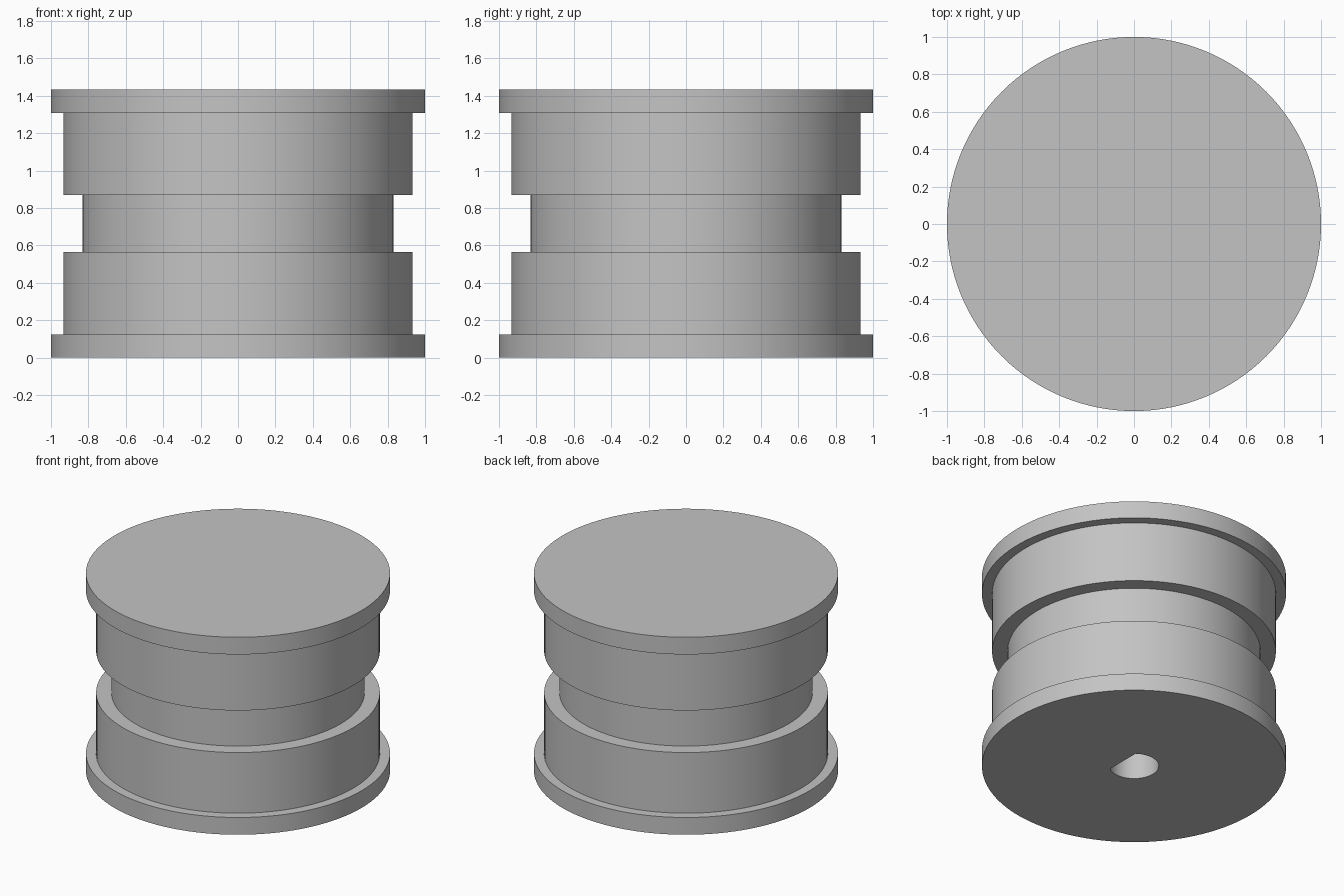
import bpy
import bmesh
from math import cos, sin, pi, radians

cube = bpy.data.objects.get("Cube")
if cube:
    bpy.data.objects.remove(cube, do_unlink=True)

SEGMENTS = 128
STEP = 2 * pi / SEGMENTS
BORE_RADIUS = 0.163
BORE_DEPTH = 0.75
BORE_FLAT = BORE_RADIUS * cos(19 * STEP)  # distance from axis to the flat

# One plain grey material
grey = bpy.data.materials.new("plain_grey")
grey.use_nodes = True
colour = (0.55, 0.55, 0.55, 1)
grey.diffuse_color = colour
grey.node_tree.nodes["Principled BSDF"].inputs["Base Color"].default_value = colour


def round_ring(bm, radius, z):
    return [bm.verts.new((radius * cos(i * STEP), radius * sin(i * STEP), z))
            for i in range(SEGMENTS)]


def bore_ring(bm, z):
    """D-shaped outline with its flat on the +x side."""
    ring = []
    for i in range(SEGMENTS):
        c, s = cos(i * STEP), sin(i * STEP)
        r = min(BORE_RADIUS, BORE_FLAT / c) if c > 0 else BORE_RADIUS
        ring.append(bm.verts.new((r * c, r * s, z)))
    return ring


# Stepped outer profile: flange, drum, groove, drum, flange
profile = [(1, 0), (1, 0.125), (0.933, 0.125), (0.933, 0.565),
           (0.832, 0.565), (0.832, 0.87), (0.933, 0.87), (0.933, 1.308),
           (1, 1.308), (1, 1.433)]

bm = bmesh.new()
rings = [bore_ring(bm, BORE_DEPTH), bore_ring(bm, 0)]
rings += [round_ring(bm, r, z) for r, z in profile]

# Walls between rings, then the bore end and the top disc
for low, high in zip(rings, rings[1:]):
    for i in range(SEGMENTS):
        j = (i + 1) % SEGMENTS
        bm.faces.new((low[i], low[j], high[j], high[i]))
bm.faces.new(rings[0])
bm.faces.new(rings[-1])
bmesh.ops.recalc_face_normals(bm, faces=bm.faces)

mesh = bpy.data.meshes.new("grooved_drum")
bm.to_mesh(mesh)
bm.free()
mesh.materials.append(grey)
drum = bpy.data.objects.new("grooved_drum", mesh)
bpy.context.collection.objects.link(drum)

# Smooth round walls with crisp steps
bpy.ops.object.select_all(action="DESELECT")
drum.select_set(True)
bpy.context.view_layer.objects.active = drum
bpy.ops.object.shade_smooth_by_angle(angle=radians(30))
